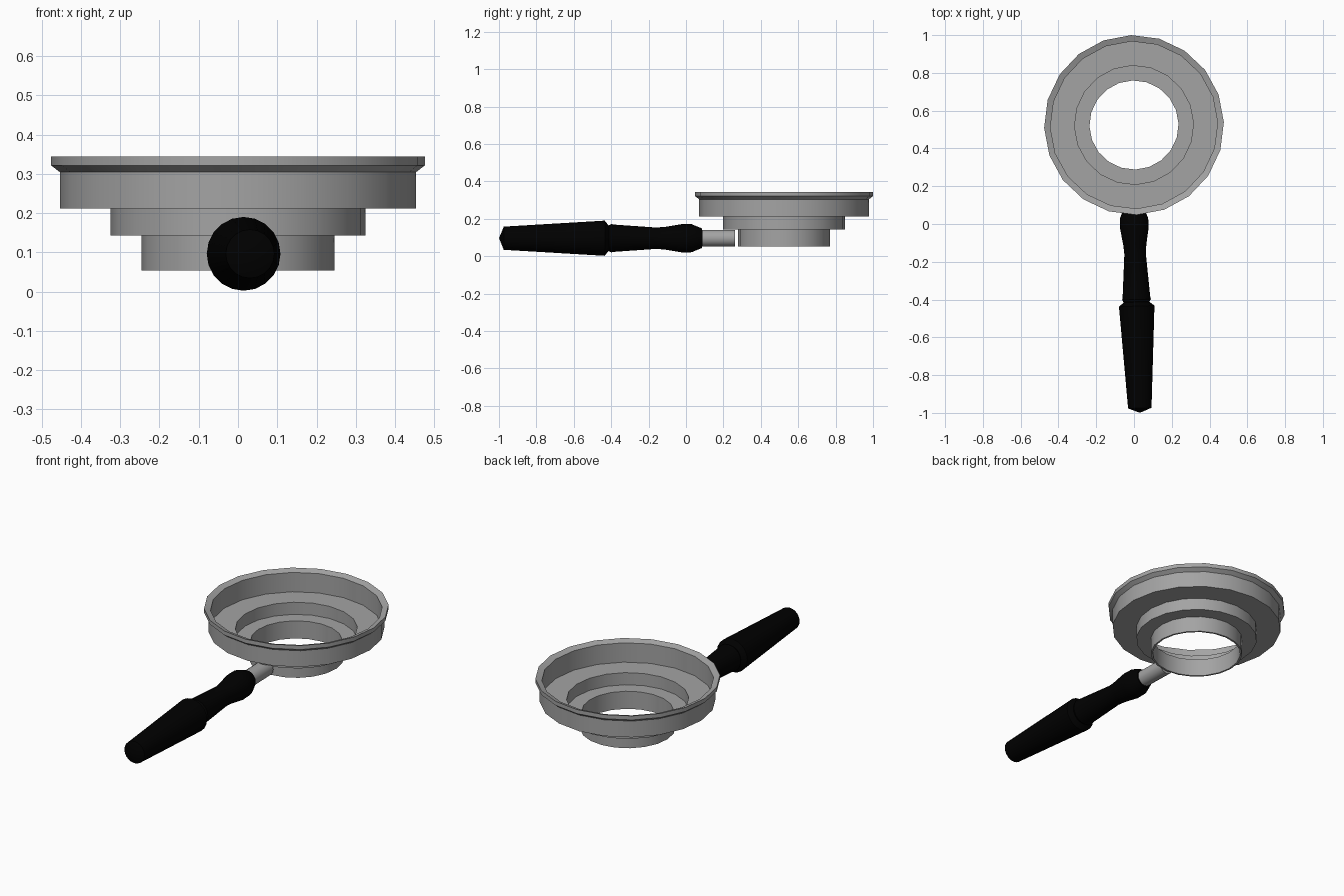
import bpy, bmesh
from math import sin, cos, pi, radians
from mathutils import Matrix

if "Cube" in bpy.data.objects:
    bpy.data.objects.remove(bpy.data.objects["Cube"])

TILT = radians(1.75)   # the whole tool is turned slightly about z


def material(name, value):
    mat = bpy.data.materials.new(name)
    mat.diffuse_color = (value, value, value, 1)
    mat.use_nodes = True
    mat.node_tree.nodes["Principled BSDF"].inputs["Base Color"].default_value = mat.diffuse_color
    return mat


def lathe(name, profile, sides, matrix, mat, closed=False):
    """Revolve (radius, height) points about local z; radius 0 becomes a pole."""
    bm = bmesh.new()
    rings = []
    for r, h in profile:
        if r == 0:
            rings.append([bm.verts.new((0, 0, h))] * sides)
        else:
            rings.append([bm.verts.new((r * cos(2 * pi * i / sides),
                                        r * sin(2 * pi * i / sides), h))
                          for i in range(sides)])
    pairs = list(zip(rings, rings[1:]))
    if closed:
        pairs.append((rings[-1], rings[0]))
    for a, b in pairs:
        for i in range(sides):
            j = (i + 1) % sides
            bm.faces.new(list(dict.fromkeys((a[i], a[j], b[j], b[i]))))
    bmesh.ops.recalc_face_normals(bm, faces=bm.faces)
    mesh = bpy.data.meshes.new(name)
    bm.to_mesh(mesh)
    bm.free()
    mesh.materials.append(mat)
    obj = bpy.data.objects.new(name, mesh)
    bpy.context.collection.objects.link(obj)
    obj.matrix_world = matrix
    bpy.ops.object.select_all(action='DESELECT')
    obj.select_set(True)
    bpy.context.view_layer.objects.active = obj
    bpy.ops.object.shade_smooth_by_angle(angle=radians(30))
    return obj


metal = material("dark_metal", 0.37)
black = material("black_grip", 0.0)

# Stepped open bowl: outside going up, then inside going down
bowl = [(0.246, 0.055), (0.246, 0.145), (0.325, 0.145), (0.325, 0.214),
        (0.454, 0.214), (0.454, 0.306), (0.476, 0.323), (0.476, 0.346),
        (0.443, 0.334), (0.443, 0.224), (0.315, 0.224), (0.315, 0.155),
        (0.236, 0.155), (0.236, 0.055)]
lathe("stepped_bowl", bowl, 20,
      Matrix.Translation((0, 0.524, -0.002)) @ Matrix.Rotation(TILT, 4, 'Z'),
      metal, closed=True)

# Handle axis: local z runs along +y, tilted with the tool
axis = (Matrix.Translation((0.001, 0, 0.096)) @ Matrix.Rotation(TILT, 4, 'Z')
        @ Matrix.Rotation(-pi / 2, 4, 'X'))

# Metal stem under the bowl
lathe("stem", [(0, 0.05), (0.045, 0.05), (0.045, 0.262), (0, 0.262)], 16, axis, metal)

# Tapered grip with a notch and a waisted neck
grip = [(0, -1.0), (0.062, -0.975), (0.094, -0.435), (0.068, -0.414),
        (0.076, -0.40), (0.073, -0.385), (0.057, -0.16), (0.061, -0.11),
        (0.076, -0.02), (0.075, 0.03), (0.052, 0.086), (0, 0.086)]
lathe("grip", grip, 20, axis, black)
